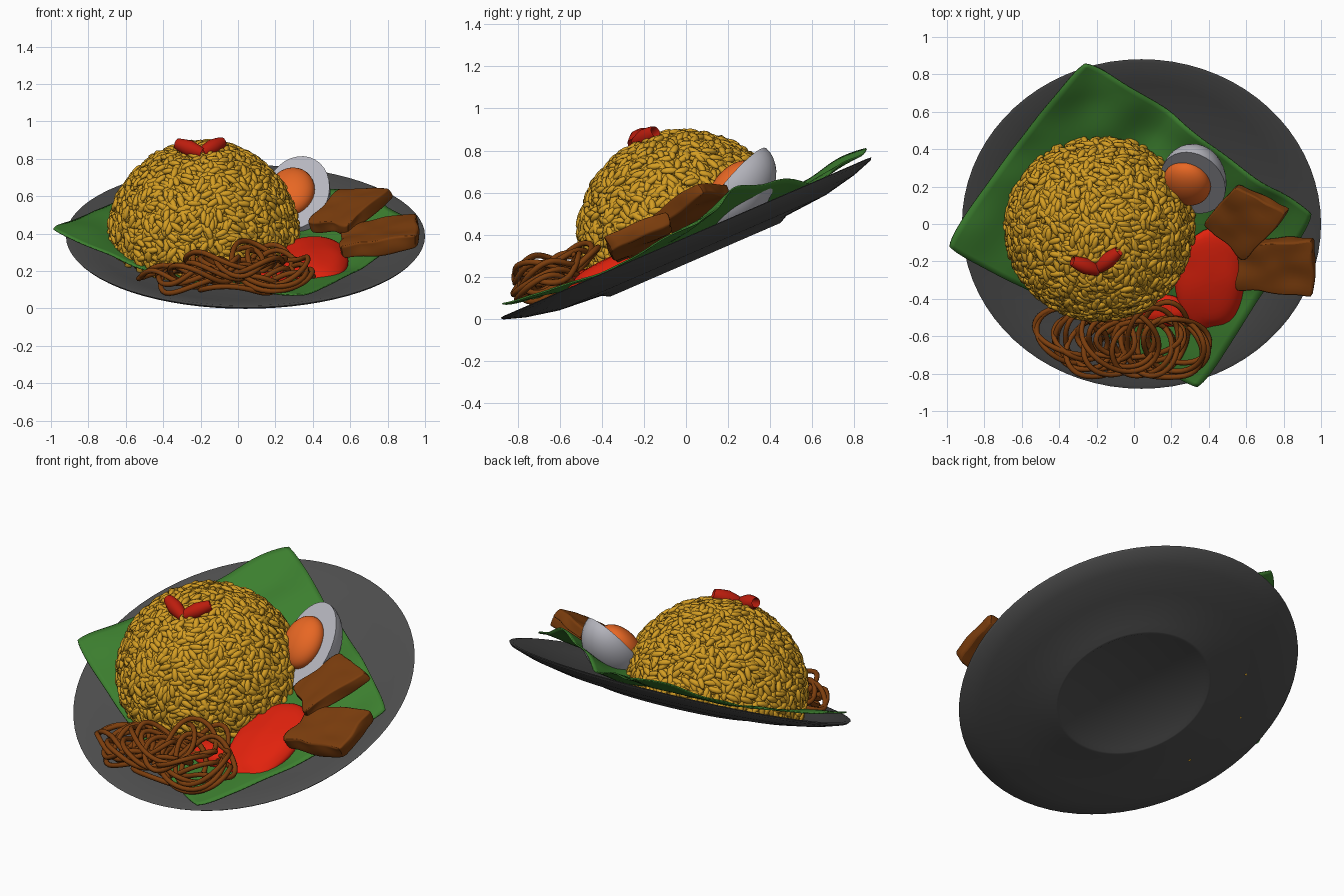
import bpy, bmesh, math, random
from mathutils import Vector, Matrix, noise

random.seed(4)
if "Cube" in bpy.data.objects:
    bpy.data.objects.remove(bpy.data.objects["Cube"])

# The whole dish leans forward: TILT maps plate space to world space
TILT = Matrix.Translation((0.04, 0, 0.386)) @ Matrix.Rotation(math.radians(23.4), 4, 'X')


def material(name, color):
    m = bpy.data.materials.new(name)
    m.use_nodes = True
    m.diffuse_color = (*color, 1)
    m.node_tree.nodes["Principled BSDF"].inputs["Base Color"].default_value = (*color, 1)
    return m


CHARCOAL = material("charcoal", (0.075, 0.075, 0.075))
GREEN = material("leaf green", (0.045, 0.21, 0.028))
RICE = material("golden rice", (0.66, 0.34, 0.017))
BROWN = material("fried brown", (0.2, 0.047, 0.004))
RED = material("sauce red", (0.76, 0.016, 0.004))
CHILLI = material("chilli red", (0.5, 0.012, 0.004))
WHITE = material("egg white", (0.48, 0.48, 0.53))
YOLK = material("yolk orange", (0.8, 0.135, 0.017))


def finish(name, bm, mat, matrix=Matrix(), angle=40):
    bmesh.ops.recalc_face_normals(bm, faces=bm.faces)
    me = bpy.data.meshes.new(name)
    bm.to_mesh(me)
    bm.free()
    me.materials.append(mat)
    ob = bpy.data.objects.new(name, me)
    bpy.context.collection.objects.link(ob)
    ob.matrix_world = matrix
    bpy.context.view_layer.objects.active = ob
    ob.select_set(True)
    bpy.ops.object.shade_smooth_by_angle(angle=math.radians(angle))
    ob.select_set(False)
    return ob


def ellipsoid(name, mat, matrix, size, cut=None, wobble=0):
    """Ball scaled to size; cut = (height, side) slices that side off and caps it."""
    bm = bmesh.new()
    bmesh.ops.create_uvsphere(bm, u_segments=32, v_segments=20, radius=1)
    if cut:
        bmesh.ops.bisect_plane(bm, geom=bm.verts[:] + bm.edges[:] + bm.faces[:],
                               plane_co=(0, 0, cut[0]), plane_no=(0, 0, cut[1]), clear_outer=True)
        bmesh.ops.contextual_create(bm, geom=[e for e in bm.edges if e.is_boundary])
    for v in bm.verts:
        v.co *= 1 + wobble * noise.noise(v.co * 1.5)
        v.co = Vector(a * b for a, b in zip(v.co, size))
    return finish(name, bm, mat, matrix)


def frame(origin, x, z):
    """Matrix whose z axis is z and whose x axis leans towards x."""
    z = Vector(z).normalized()
    y = z.cross(Vector(x)).normalized()
    return Matrix.Translation(origin) @ Matrix((y.cross(z), y, z)).transposed().to_4x4()


# Plate: a turned profile with a low foot
profile = [(0, -.1), (.405, -.1), (.425, -.114), (.44, -.114), (.48, -.094), (.69, -.078),
           (.85, -.045), (.95, -.012), (.96, 0), (.94, .003), (.8, -.03), (.6, -.06), (.42, -.07), (0, -.07)]
bm = bmesh.new()
pts = [bm.verts.new((r, 0, w)) for r, w in profile]
lines = [bm.edges.new(pair) for pair in zip(pts, pts[1:])]
bmesh.ops.spin(bm, geom=pts + lines, axis=(0, 0, 1), cent=(0, 0, 0), angle=math.tau, steps=72)
bmesh.ops.remove_doubles(bm, verts=bm.verts, dist=0.0005)
finish("plate", bm, CHARCOAL, TILT)

# Banana leaf: a fluted sheet in the plate; each corner is (x, y, extra lift)
left, back, right, front = (Vector(p) for p in (
    (-1.065, -.1, .045), (-.31, .99, .015), (.94, .08, 0), (.31, -.96, .03)))
bm = bmesh.new()
bmesh.ops.create_grid(bm, x_segments=44, y_segments=44, size=1)
for v in bm.verts:
    s, t = v.co.x, v.co.y
    shrink = 1 - 0.035 * (s * t) ** 8
    a, b = (s * shrink + 1) / 2, (t * shrink + 1) / 2
    p = left.lerp(front, a).lerp(back.lerp(right, a), b)
    bed = -.045 + .13 * max(0, p.xy.length - .42)
    buckle = .12 * b ** 3 * math.sin(math.pi * max(0, (a - .38) / .62))
    flute = .016 * math.sin(24 * a + 3 * b) * b * (1 - a * .5)
    crease = .025 * noise.noise((p.x * 4, p.y * 4, 0))
    v.co = (p.x, p.y, bed + p.z * abs(s * t) + buckle + flute + crease)
leaf = finish("banana_leaf", bm, GREEN, TILT)
leaf.modifiers.new("thickness", 'SOLIDIFY').thickness = 0.008

# Rice mound: a domed core covered with randomly turned grains
mound = TILT @ Matrix.Translation((-.225, -.005, .003))
ellipsoid("rice_core", RICE, mound, (.478, .478, .478), cut=(-.12, -1))
tmp = bmesh.new()
bmesh.ops.create_uvsphere(tmp, u_segments=7, v_segments=5, radius=1)
tmp.verts.index_update()
grain_verts = [Vector((v.co.z * .042, v.co.x * .0185, v.co.y * .016)) for v in tmp.verts]
grain_faces = [[v.index for v in f.verts] for f in tmp.faces]
tmp.free()
verts, faces = [], []
COUNT = 1900
for i in range(COUNT):
    h = 1 - 1.1 * (i + .5) / COUNT
    turn = i * math.pi * (3 - math.sqrt(5)) + random.uniform(-.05, .05)
    ring = math.sqrt(1 - h * h)
    n = Vector((ring * math.cos(turn), ring * math.sin(turn), h))
    along = n.orthogonal()
    along.rotate(Matrix.Rotation(random.uniform(0, math.tau), 3, n))
    along += n * random.uniform(-.3, .3)
    m = frame(n * random.uniform(.478, .505), along, n - along * along.dot(n) / along.length_squared)
    base = len(verts)
    verts += [m @ v for v in grain_verts]
    faces += [[base + k for k in f] for f in grain_faces]
me = bpy.data.meshes.new("rice_grains")
me.from_pydata(verts, [], faces)
me.materials.append(RICE)
me.shade_smooth()
grains = bpy.data.objects.new("rice_grains", me)
grains.matrix_world = mound
bpy.context.collection.objects.link(grains)

# Halved egg facing forward and up
egg = frame((.315, .22, .62), (0, .6, .75), (-.25, -.74, .62))
ellipsoid("egg_white", WHITE, egg, (.25, .18, .175), cut=(0, 1))
ellipsoid("egg_yolk", YOLK, egg @ Matrix.Translation((0, .03, .01)), (.155, .13, .085))


# Meat: lumpy slabs spanned by four top corners
def slab(name, corners, thick):
    a, b, c, d = (Vector(p) for p in corners)
    down = (c - a).cross(d - b).normalized()
    if down.z > 0:
        down = -down
    bm = bmesh.new()
    bmesh.ops.create_cube(bm, size=1)
    bmesh.ops.subdivide_edges(bm, edges=bm.edges[:], cuts=6, use_grid_fill=True)
    for v in bm.verts:
        p = a.lerp(d, v.co.x + .5).lerp(b.lerp(c, v.co.x + .5), v.co.y + .5)
        p += down * thick * (.5 - v.co.z)
        v.co = p + noise.noise_vector(p * 10) * .024
    ob = finish(name, bm, BROWN, angle=60)
    ob.modifiers.new("soften", 'SUBSURF').levels = 1


slab("meat_slice_back", [(.365, -.01, .47), (.54, .19, .645), (.825, .05, .655), (.585, -.21, .45)], .07)
slab("meat_slice_front", [(.54, -.36, .33), (.56, -.11, .44), (.95, -.1, .52), (.95, -.39, .39)], .085)

# Red sauce pooled beside the rice
ellipsoid("sauce_pool", RED, TILT @ Matrix.Translation((.37, -.33, .0)), (.19, .285, .06), wobble=.1)
ellipsoid("sauce_drip", RED, TILT @ Matrix.Translation((.12, -.51, .0)), (.14, .09, .055), wobble=.1)

# Noodles: a heap of tangled closed loops
cu = bpy.data.curves.new("noodles", 'CURVE')
cu.dimensions = '3D'
cu.bevel_depth = 0.0145
cu.bevel_resolution = 2
cu.resolution_u = 3
COUNT = 22
for i in range(COUNT):
    cx = -.36 + .62 * (i + random.random()) / COUNT
    rx = random.uniform(.14, .24)
    ry = random.uniform(.1, .18)
    cy = -.595 - .05 * math.cos(4 * cx) + random.uniform(-.03, .04)
    cz = .21 + random.uniform(-.07, .07)
    lean, phase = random.uniform(-.1, .6), random.uniform(0, math.tau)
    sp = cu.splines.new('NURBS')
    sp.points.add(13)
    sp.use_cyclic_u = True
    sp.order_u = 4
    for k, p in enumerate(sp.points):
        t = math.tau * k / 14
        wave = 1 + .14 * math.sin(2 * t + phase)
        x = min(.41, max(-.55, cx + rx * wave * math.cos(t)))
        y = max(-.82, cy + ry * wave * math.sin(t))
        z = cz + lean * ry * math.sin(t) + .05 * math.sin(2 * t + phase * 2)
        p.co = (x, y, max(z, .43 * y + .385), 1)
cu.materials.append(BROWN)
bpy.context.collection.objects.link(bpy.data.objects.new("noodles", cu))

# Chilli garnish: two hollow, tapered slices meeting in a V
for side, start, end in (("left", (-.195, -.25, .83), (-.325, -.2, .88)),
                         ("right", (-.195, -.24, .83), (-.08, -.145, .89))):
    start, end = Vector(start), Vector(end)
    bm = bmesh.new()
    bmesh.ops.create_grid(bm, x_segments=20, y_segments=12, size=1)
    for v in bm.verts:
        u, w = (v.co.x + 1) * math.pi, (v.co.y + 1) * math.pi
        r = (1 + .25 * math.cos(w)) * (1 - .25 * abs(math.sin(w)))
        v.co = (.036 * r * math.cos(u), .034 * r * math.sin(u), .08 * math.sin(w))
    bmesh.ops.remove_doubles(bm, verts=bm.verts, dist=.0005)
    finish("chilli_slice_" + side, bm, CHILLI, frame((start + end) / 2, (0, -.6, .8), end - start))
